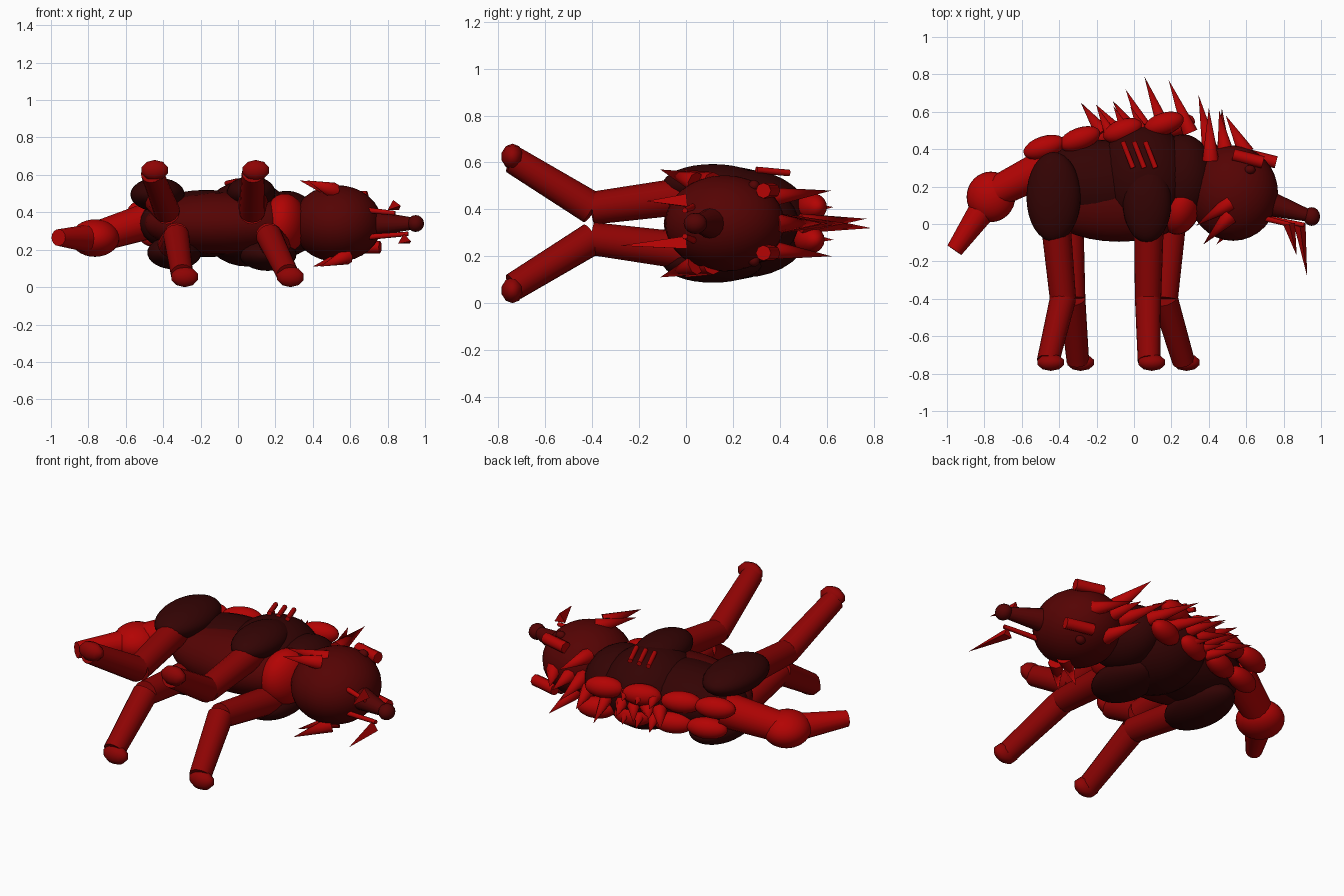
import bpy
from math import radians
from mathutils import Vector

cube = bpy.data.objects.get("Cube")
if cube:
    bpy.data.objects.remove(cube, do_unlink=True)

MID = 0.34  # height of the animal's own symmetry plane, as it lies on its side


def material(name, r, g, b):
    m = bpy.data.materials.new(name)
    m.use_nodes = True
    m.diffuse_color = (r, g, b, 1)
    m.node_tree.nodes["Principled BSDF"].inputs["Base Color"].default_value = (r, g, b, 1)
    return m


BRIGHT = material("bright red", 0.45, 0.001, 0.001)
LEG = material("blood red", 0.27, 0.001, 0.001)
HEAD = material("maroon", 0.09, 0.001, 0.001)
DARK = material("dark brown red", 0.033, 0.001, 0.001)


def finish(name, mat):
    ob = bpy.context.object
    ob.name = name
    ob.data.materials.append(mat)
    bpy.ops.object.shade_smooth_by_angle(angle=radians(50))
    return ob


def ellipsoid(name, mat, centre, radii, turn=0, segs=32):
    bpy.ops.mesh.primitive_uv_sphere_add(segments=segs, ring_count=segs // 2,
                                         location=centre, rotation=(0, 0, radians(turn)))
    bpy.context.object.scale = radii
    return finish(name, mat)


def taper(name, mat, start, end, r1, r2=0.0, sides=8):
    a, b = Vector(start), Vector(end)
    bpy.ops.mesh.primitive_cone_add(vertices=sides, radius1=r1, radius2=r2,
                                    depth=(b - a).length, location=(a + b) / 2)
    ob = bpy.context.object
    ob.rotation_mode = 'QUATERNION'
    ob.rotation_quaternion = (b - a).to_track_quat('Z', 'Y')
    return finish(name, mat)


# Trunk
ellipsoid("belly", HEAD, (-0.08, 0.12, MID), (0.42, 0.215, 0.165))
ellipsoid("back", DARK, (-0.17, 0.22, MID), (0.36, 0.23, 0.18))
ellipsoid("chest", DARK, (0.05, 0.25, MID), (0.255, 0.29, 0.23))
ellipsoid("neck", DARK, (0.26, 0.25, MID), (0.17, 0.23, 0.175))
ellipsoid("throat", BRIGHT, (0.25, 0.10, MID), (0.11, 0.16, 0.16), -15)

# Hips, shoulders and legs: upper side (1) and lower side (-1)
for side, label in ((1, "upper"), (-1, "lower")):
    shift = 0 if side > 0 else 0.09
    ellipsoid("hip_" + label, DARK, (-0.43 + shift, 0.145, MID + side * 0.155), (0.145, 0.24, 0.09))
    ellipsoid("shoulder_" + label, DARK, (0.07 + shift, 0.115, MID + side * 0.165),
              (0.13 + shift / 4, 0.215, 0.088))
    hind = (-0.42, -0.38, -0.46) if side > 0 else (-0.35, -0.33, -0.30)
    fore = (0.08, 0.075, 0.08) if side > 0 else (0.20, 0.165, 0.265)
    for part, (top, knee, foot) in (("hind", hind), ("fore", fore)):
        joint = (knee, -0.40, MID + side * 0.065)
        taper(f"{part}_thigh_{label}", LEG, (top, 0.02, MID + side * 0.12), joint, 0.08, 0.07, 16)
        taper(f"{part}_shin_{label}", LEG, joint, (foot, -0.735, MID + side * 0.27), 0.07, 0.06, 16)
        ellipsoid(f"{part}_foot_{label}", LEG,
                  (foot + 0.015, -0.74, MID + side * 0.285), (0.078, 0.048, 0.055), 0, 10)

# Head, snout and eyes
ellipsoid("head", HEAD, (0.53, 0.165, MID), (0.24, 0.255, 0.205))
taper("snout", HEAD, (0.72, 0.11, MID), (0.95, 0.04, MID), 0.068, 0.03, 16)
ellipsoid("nose", HEAD, (0.95, 0.04, MID), (0.045, 0.05, 0.045), 0, 16)
for side, label in ((1, "upper"), (-1, "lower")):
    shift = 0 if side > 0 else 0.07
    # Whisker-like jaw bars with hanging fangs
    taper("jaw_" + label, BRIGHT, (0.66, 0.04, MID + side * 0.075),
          (0.84 + shift, -0.005, MID + side * 0.055), 0.016, 0.012)
    taper("fang_" + label, BRIGHT, (0.83 + shift * 0.8, 0, MID + side * 0.09),
          (0.87 + shift * 0.8, -0.17 - shift * 1.6, MID + side * 0.095), 0.036, sides=3)
    # Brow rods and eyes
    brow_z = MID + side * 0.14 + shift * 0.2
    taper("brow_" + label, BRIGHT, (0.53 + shift, 0.37, brow_z),
          (0.69 + shift, 0.33, brow_z), 0.033, 0.033)
    ellipsoid("eye_" + label, HEAD, (0.62, 0.29, MID + side * 0.16), (0.03, 0.025, 0.025), 0, 12)
    # Cheek spikes
    for base_y, tip_x, tip_y in ((0.11, 0.33, -0.01), (0.04, 0.37, -0.11)):
        taper("cheek_spike_" + label, BRIGHT, (0.51 + shift, base_y, MID + side * 0.175),
              (tip_x + shift, tip_y, MID + side * 0.23), 0.045)
    # Ears
    taper("ear_" + label, BRIGHT, (0.41 + shift, 0.34, MID + side * 0.11),
          (0.40 + shift, 0.62, MID + side * 0.14), 0.045)

# Crown spikes
for base, tip in ((0.41, 0.345), (0.49, 0.455), (0.60, 0.49)):
    taper("crown_spike", BRIGHT, (base, 0.38, MID), (tip, 0.69 - (tip - 0.345) * 0.75, MID), 0.045)

# Mane spikes along the spine
for i, (x, y) in enumerate(((0.30, 0.77), (0.17, 0.79), (0.07, 0.72), (0.0, 0.66), (-0.09, 0.64), (-0.17, 0.65))):
    taper("mane_spike", BRIGHT, (x, 0.49, MID), (x - 0.115, y, MID + 0.02 * (-1) ** i), 0.042)
for x in (0.06, -0.03, -0.12):
    for side in (1, -1):
        taper("small_mane_spike", BRIGHT, (x, 0.47, MID + side * 0.06),
              (x - 0.08, 0.63, MID + side * 0.07), 0.035)

# Muscle lumps either side of the spine
for x, y, length, turn in ((-0.48, 0.41, 0.115, 18), (-0.29, 0.455, 0.115, 20),
                           (-0.06, 0.50, 0.11, 20), (0.16, 0.535, 0.11, 18)):
    ellipsoid("spine_lump_upper", BRIGHT, (x, y, MID + 0.07), (length, 0.06, 0.06), turn, 20)
    ellipsoid("spine_lump_lower", BRIGHT, (x + 0.06, y - 0.01, MID - 0.07), (length, 0.06, 0.06), turn, 20)

# Claw scars on the upper flank
for x in (-0.06, 0.0, 0.06):
    taper("flank_scar", BRIGHT, (x, 0.44, MID + 0.215), (x + 0.055, 0.30, MID + 0.228), 0.014, 0.014)

# Tail
taper("tail_root", BRIGHT, (-0.46, 0.31, 0.36), (-0.72, 0.18, 0.28), 0.10, 0.085, 16)
ellipsoid("tail_bulb", BRIGHT, (-0.765, 0.145, 0.262), (0.13, 0.135, 0.10))
taper("tail_tip", BRIGHT, (-0.80, 0.09, 0.26), (-0.96, -0.14, 0.265), 0.075, 0.045, 16)
